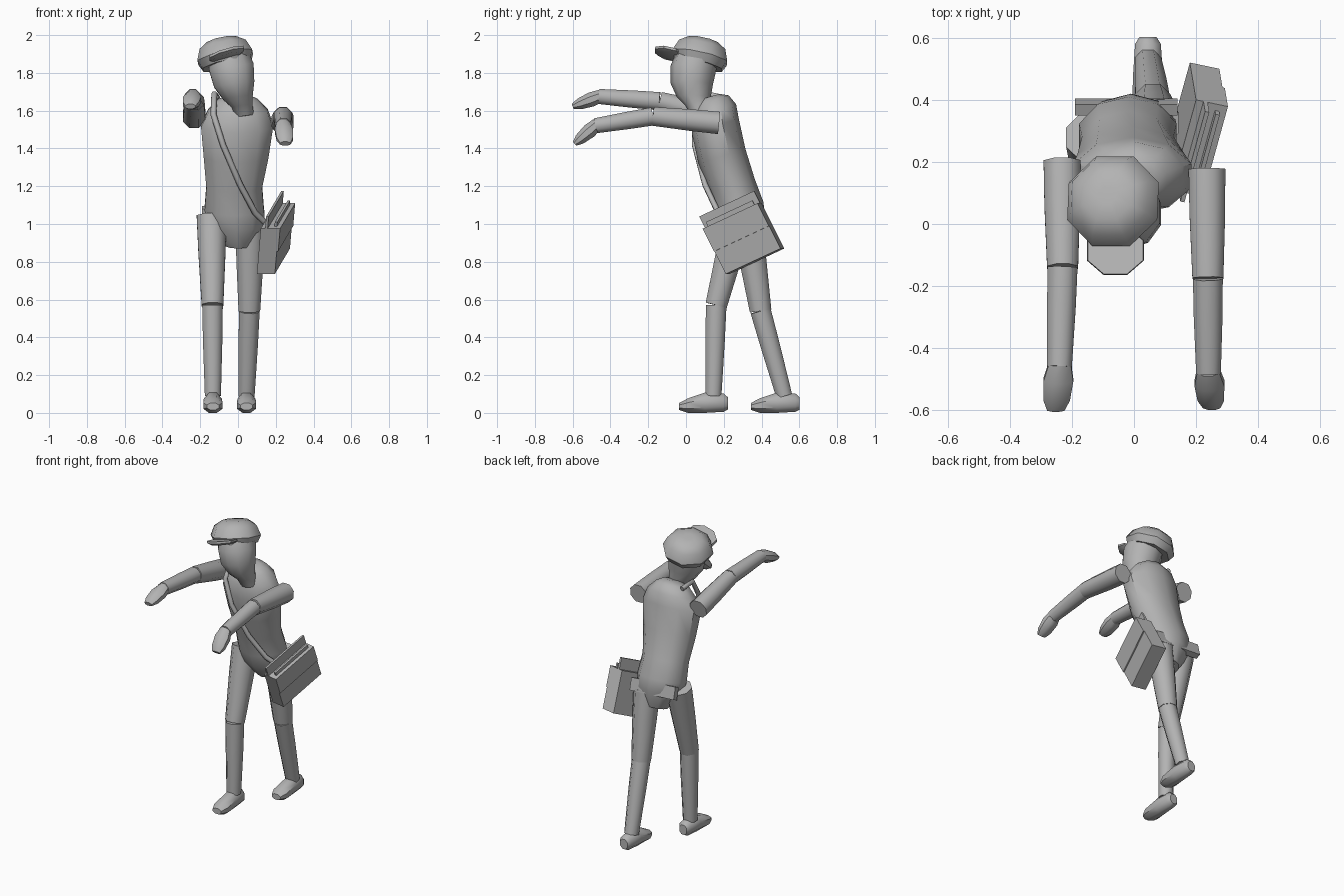
import bpy, bmesh, math
from mathutils import Vector

cube = bpy.data.objects.get("Cube")
if cube:
    bpy.data.objects.remove(cube)

grey = bpy.data.materials.new("plain grey")
grey.use_nodes = True
colour = (0.45, 0.45, 0.45, 1)
grey.diffuse_color = colour
grey.node_tree.nodes["Principled BSDF"].inputs["Base Color"].default_value = colour


def finish(name, bm, smooth=45):
    bmesh.ops.recalc_face_normals(bm, faces=bm.faces)
    mesh = bpy.data.meshes.new(name)
    bm.to_mesh(mesh)
    bm.free()
    mesh.materials.append(grey)
    ob = bpy.data.objects.new(name, mesh)
    bpy.context.collection.objects.link(ob)
    if smooth:
        bpy.ops.object.select_all(action='DESELECT')
        ob.select_set(True)
        bpy.context.view_layer.objects.active = ob
        bpy.ops.object.shade_smooth_by_angle(angle=math.radians(smooth))
    return ob


def loft(name, rings, u, v, sides=8, floor=None, smooth=45):
    """Skin elliptical rings (centre, radius along u, radius along v)."""
    bm = bmesh.new()
    u, v = Vector(u).normalized(), Vector(v).normalized()
    loops = []
    for centre, ru, rv in rings:
        loop = []
        for i in range(sides):
            a = math.tau * (i + 0.5) / sides
            p = Vector(centre) + u * ru * math.cos(a) + v * rv * math.sin(a)
            if floor is not None:
                p.z = max(p.z, floor)
            loop.append(bm.verts.new(p))
        loops.append(loop)
    for low, high in zip(loops, loops[1:]):
        for i in range(sides):
            j = (i + 1) % sides
            bm.faces.new((low[i], low[j], high[j], high[i]))
    bm.faces.new(loops[0])
    bm.faces.new(loops[-1])
    return finish(name, bm, smooth)


def limb(name, start, end, r0, r1, flat=1.0):
    """Tapered limb section with a slight swell in the middle."""
    a, b = Vector(start), Vector(end)
    d = (b - a).normalized()
    u = Vector((1, 0, 0))
    u = (u - d * u.dot(d)).normalized()
    rings = [(a.lerp(b, t), r, r * flat) for t, r in
             ((0, r0), (0.4, r0 * 0.55 + r1 * 0.5), (1, r1))]
    return loft(name, rings, u, d.cross(u))


def block(name, corner, u, v, w):
    """Box spanned from one corner by three edges."""
    bm = bmesh.new()
    bmesh.ops.create_cube(bm, size=1)
    c, u, v, w = map(Vector, (corner, u, v, w))
    for vert in bm.verts:
        s = vert.co + Vector((0.5, 0.5, 0.5))
        vert.co = c + u * s.x + v * s.y + w * s.z
    return finish(name, bm, 0)


# Leaning torso with pelvis
loft("torso", [
    ((0.02, 0.13, 1.675), 0.05, 0.05),
    ((0.00, 0.14, 1.655), 0.11, 0.09),
    ((0.00, 0.15, 1.60), 0.165, 0.12),
    ((-0.005, 0.155, 1.52), 0.20, 0.13),
    ((-0.01, 0.19, 1.36), 0.18, 0.13),
    ((-0.02, 0.245, 1.20), 0.155, 0.125),
    ((-0.02, 0.285, 1.08), 0.165, 0.13),
    ((-0.01, 0.30, 1.00), 0.15, 0.125),
    ((0.00, 0.32, 0.89), 0.075, 0.07)], (1, 0, 0), (0, 1, 0.3), sides=10)
block("jacket_tail", (-0.19, 0.37, 1.00), (0.33, 0, -0.02), (0, 0.035, 0.015), (0, -0.02, 0.08))

# Head and neck
loft("head", [
    ((0.035, 0.085, 1.57), 0.052, 0.058),
    ((0.022, 0.06, 1.625), 0.058, 0.065),
    ((0.0, 0.04, 1.67), 0.083, 0.09),
    ((-0.02, 0.03, 1.74), 0.113, 0.112),
    ((-0.035, 0.04, 1.83), 0.125, 0.122),
    ((-0.05, 0.06, 1.90), 0.11, 0.115)], (1, 0, 0.15), (0, 1, -0.05), sides=10)

# Cap, tipped to one side and back
up = Vector((-0.2, 0.22, 1)).normalized()
side = Vector((1, 0, 0.2)).normalized()
rim = Vector((-0.06, 0.065, 1.845))
loft("cap", [(rim + up * h, r, r) for h, r in
             ((-0.005, 0.138), (0.04, 0.16), (0.10, 0.135), (0.133, 0.085), (0.137, 0.03))],
     side, up.cross(side))
loft("cap_visor", [((-0.06, -0.085, z), rx, ry) for z, rx, ry in
                   ((1.885, 0.08, 0.07), (1.898, 0.103, 0.088), (1.912, 0.10, 0.085))],
     (1, 0, 0.28), (0, 1, -0.22))

# Arms reaching forward
arms = {
    "right": ((-0.232, 0.20, 1.565), (-0.23, -0.14, 1.65), (-0.24, -0.46, 1.675), (-0.252, -0.6, 1.622)),
    "left": ((0.235, 0.175, 1.535), (0.238, -0.175, 1.57), (0.24, -0.48, 1.52), (0.25, -0.59, 1.425))}
for tag, (shoulder, elbow, wrist, tip) in arms.items():
    limb(tag + "_upper_arm", shoulder, elbow, 0.064, 0.054)
    limb(tag + "_forearm", elbow, wrist, 0.052, 0.043)
    a, b = Vector(wrist), Vector(tip)
    d = (b - a).normalized()
    loft(tag + "_hand", [(a.lerp(b, t), r, f) for t, r, f in
                         ((-0.1, 0.038, 0.036), (0.3, 0.052, 0.042), (0.75, 0.046, 0.032), (1, 0.03, 0.015))],
         (1, 0, 0), d.cross(Vector((1, 0, 0))))

# Legs in a stride, with shoes
legs = {
    "right": ((-0.14, 0.28, 1.04), (-0.135, 0.16, 0.57), (-0.133, 0.145, 0.09), 0.0),
    "left": ((0.065, 0.325, 1.0), (0.06, 0.395, 0.54), (0.045, 0.52, 0.09), 0.38)}
for tag, (hip, knee, ankle, shift) in legs.items():
    limb(tag + "_thigh", hip, knee, 0.085, 0.062)
    limb(tag + "_shin", knee, ankle, 0.059, 0.046)
    loft(tag + "_shoe", [((ankle[0], y + shift, z), rx, rz) for y, z, rx, rz in
                         ((0.222, 0.05, 0.03, 0.035), (0.20, 0.054, 0.045, 0.052),
                          (0.10, 0.052, 0.052, 0.06), (0.01, 0.038, 0.055, 0.042),
                          (-0.036, 0.034, 0.035, 0.02))],
         (1, 0, 0), (0, 0, 1), floor=0.0)

# Shoulder bag, tilted on the left hip
corner = Vector((0.10, 0.23, 0.735))
length = Vector((0.08, 0.29, 0.135))
height = Vector((0.02, -0.12, 0.24))
depth = Vector((0.095, -0.02, 0))
block("bag_body", corner, length, height, depth)
block("bag_lid", corner + height * 0.5 + depth, length, height * 0.5, depth * 0.08)
block("bag_back_flap", corner + height + depth * 0.25, length, height * 0.27, depth * 0.14)
block("bag_front_flap", corner + height + depth * 0.7 + length * 0.08,
      length * 0.85, height * 0.1, depth * 0.14)

# Strap across the chest, over the right shoulder
curve = bpy.data.curves.new("strap_path", 'CURVE')
curve.dimensions = '3D'
path = [(-0.11, 0.20, 1.67), (-0.125, 0.11, 1.69), (-0.13, 0.05, 1.58), (-0.08, 0.045, 1.42),
        (0.01, 0.10, 1.21), (0.09, 0.17, 1.06), (0.15, 0.22, 1.0)]
spline = curve.splines.new('POLY')
spline.points.add(len(path) - 1)
for point, co in zip(spline.points, path):
    point.co = (*co, 1)
curve.bevel_depth = 0.016
curve.bevel_resolution = 1
curve.use_fill_caps = True
curve.materials.append(grey)
strap = bpy.data.objects.new("bag_strap", curve)
bpy.context.collection.objects.link(strap)
